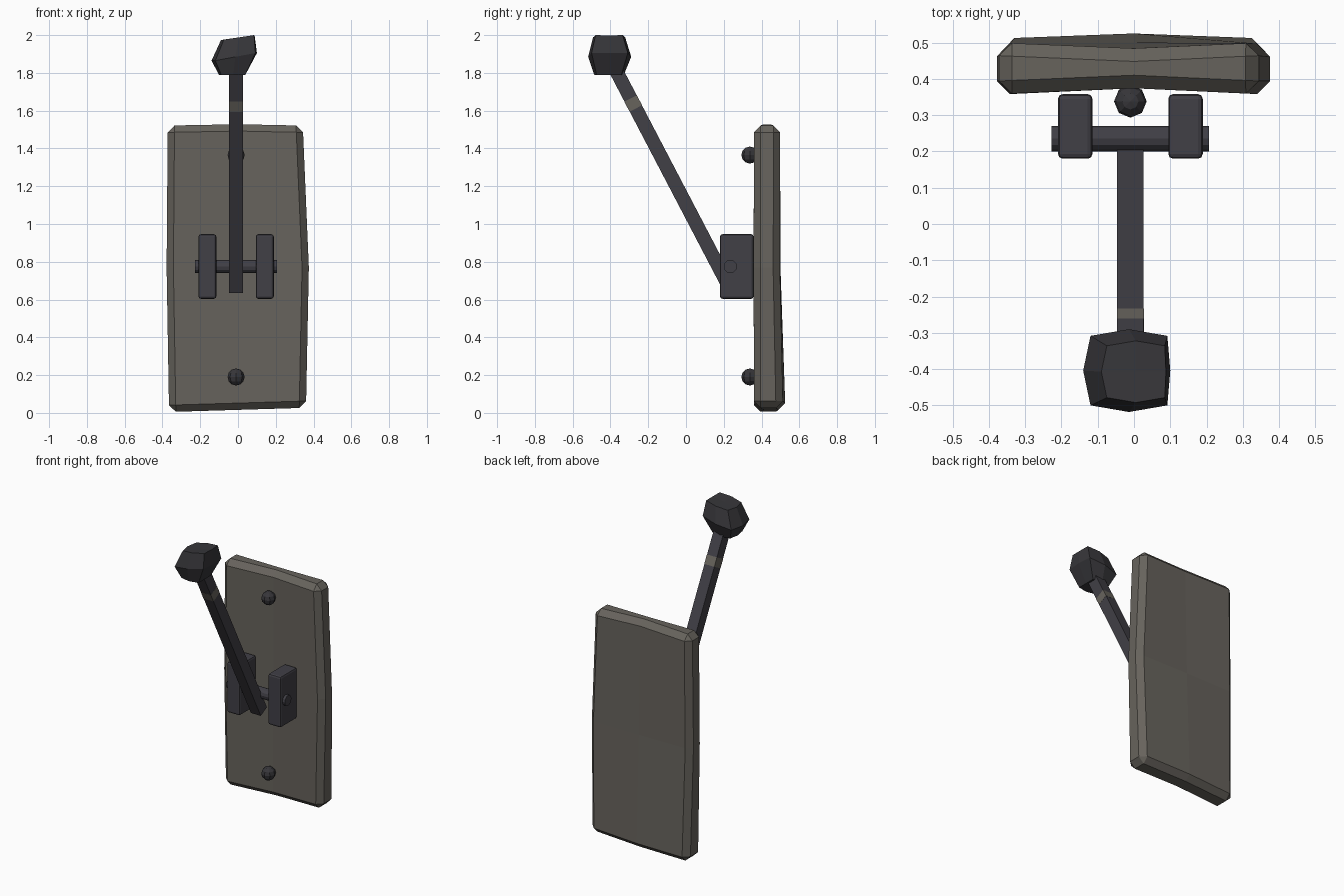
import bpy, bmesh
from math import radians
from mathutils import Vector, Matrix

if "Cube" in bpy.data.objects:
    bpy.data.objects.remove(bpy.data.objects["Cube"])


def material(name, rgb):
    m = bpy.data.materials.new(name)
    m.use_nodes = True
    m.diffuse_color = (*rgb, 1)
    m.node_tree.nodes["Principled BSDF"].inputs["Base Color"].default_value = (*rgb, 1)
    return m


STONE = material("grey brown plate", (0.135, 0.125, 0.108))
METAL = material("dark metal", (0.052, 0.050, 0.061))
DARK = material("darker metal", (0.038, 0.037, 0.042))
MID = -0.01  # shared centre line of the fittings


def finish(bm, name, mat):
    bmesh.ops.recalc_face_normals(bm, faces=bm.faces)
    mesh = bpy.data.meshes.new(name)
    bm.to_mesh(mesh)
    bm.free()
    mesh.materials.append(mat)
    obj = bpy.data.objects.new(name, mesh)
    bpy.context.collection.objects.link(obj)
    return obj


def lattice_cube():
    """Cube from -1 to 1, each face cut in half across x, y and z."""
    bm = bmesh.new()
    bmesh.ops.create_cube(bm, size=2)
    for axis in ((1, 0, 0), (0, 1, 0), (0, 0, 1)):
        geom = bm.verts[:] + bm.edges[:] + bm.faces[:]
        bmesh.ops.bisect_plane(bm, geom=geom, plane_co=(0, 0, 0), plane_no=axis)
    return bm


def box(name, size, mat, centre, bevel=0.0, tilt=None):
    bm = bmesh.new()
    bmesh.ops.create_cube(bm, size=1)
    bmesh.ops.scale(bm, vec=size, verts=bm.verts)
    if bevel:
        bmesh.ops.bevel(bm, geom=bm.edges[:], offset=bevel, segments=2,
                        profile=0.5, affect='EDGES')
    if tilt:
        bmesh.ops.rotate(bm, cent=(0, 0, 0), matrix=tilt, verts=bm.verts)
    bmesh.ops.translate(bm, vec=centre, verts=bm.verts)
    return finish(bm, name, mat)


# Wall plate: a hewn slab, slightly bowed, with chamfered rim
bm = bmesh.new()
bmesh.ops.create_cube(bm, size=2)
for axis in ((1, 0, 0), (0, 0, 1)):
    bmesh.ops.bisect_plane(bm, geom=bm.verts[:] + bm.edges[:] + bm.faces[:],
                           plane_co=(0, 0, 0), plane_no=axis)
rim = [e for e in bm.edges if e.calc_face_angle(0) > 1]
half_left = {-1: 0.36, 0: 0.375, 1: 0.343}
half_right = {-1: 0.365, 0: 0.378, 1: 0.372}
back_edge = {-1: 0.512, 0: 0.497, 1: 0.5}
back_centre = {-1: 0.525, 0: 0.5, 1: 0.484}
for v in bm.verts:
    sx, sy, sz = (round(c) for c in v.co)
    x = half_left[sz] if sx > 0 else -half_right[sz] if sx < 0 else 0
    if sy < 0:
        y = 0.358 if sx else 0.374
    else:
        y = (back_edge if sx else back_centre)[sz]
    z = (0.016 + 0.011 * sx, 0.77, 1.528 - 0.007 * abs(sx))[sz + 1]
    v.co = (x, y, z)
bmesh.ops.bevel(bm, geom=rim, offset=0.036, segments=1, affect='EDGES')
finish(bm, "wall_plate", STONE)

# Brackets and axle
for side, x in (("right", -0.162), ("left", 0.142)):
    box(side + "_bracket", (0.095, 0.178, 0.342), METAL, (x, 0.269, 0.775), 0.013)

bm = bmesh.new()
bmesh.ops.create_cone(bm, cap_ends=True, segments=12, radius1=0.035, radius2=0.035,
                      depth=0.434, matrix=Matrix.Translation((MID, 0.235, 0.775))
                      @ Matrix.Rotation(radians(90), 4, 'Y'))
finish(bm, "axle", METAL)

# Rivets
for name, z in (("upper_rivet", 1.365), ("lower_rivet", 0.19)):
    bm = bmesh.new()
    bmesh.ops.create_uvsphere(bm, u_segments=8, v_segments=6, radius=0.045,
                              matrix=Matrix.Translation((MID, 0.338, z)))
    finish(bm, name, DARK)

# Lever bar with a thin worn band
foot, head = Vector((MID, 0.236, 0.652)), Vector((MID, -0.385, 1.84))
tilt = (head - foot).to_track_quat('Z', 'Y').to_matrix()
box("lever_bar", (0.073, 0.073, (head - foot).length), METAL, (foot + head) / 2, 0, tilt)
box("lever_band", (0.0745, 0.0745, 0.06), STONE, foot.lerp(head, 0.83), 0, tilt)

# Knob: a lumpy block, widest at its middle
bm = lattice_cube()
x_range = {-1: (-0.1, 0.05), 0: (-0.14, 0.112), 1: (-0.09, 0.1)}
y_range = {-1: (-0.485, -0.33), 0: (-0.518, -0.29), 1: (-0.492, -0.322)}
for v in bm.verts:
    sx, sy, sz = (round(c) for c in v.co)
    (x0, x1), (y0, y1) = x_range[sz], y_range[sz]
    pull = 0.84 if sx and sy else 1
    x = (x0 + x1) / 2 + sx * pull * (x1 - x0) / 2
    y = (y0 + y1) / 2 + sy * pull * (y1 - y0) / 2
    if sx > 0 and sy == 0:
        x -= 0.012
    z = (1.788, 1.885 + 0.02 * sx, 1.986 + 0.012 * sx)[sz + 1]
    if sz > 0 and sy:
        z += 0.002
    v.co = (x, y, z)
finish(bm, "lever_knob", DARK)
